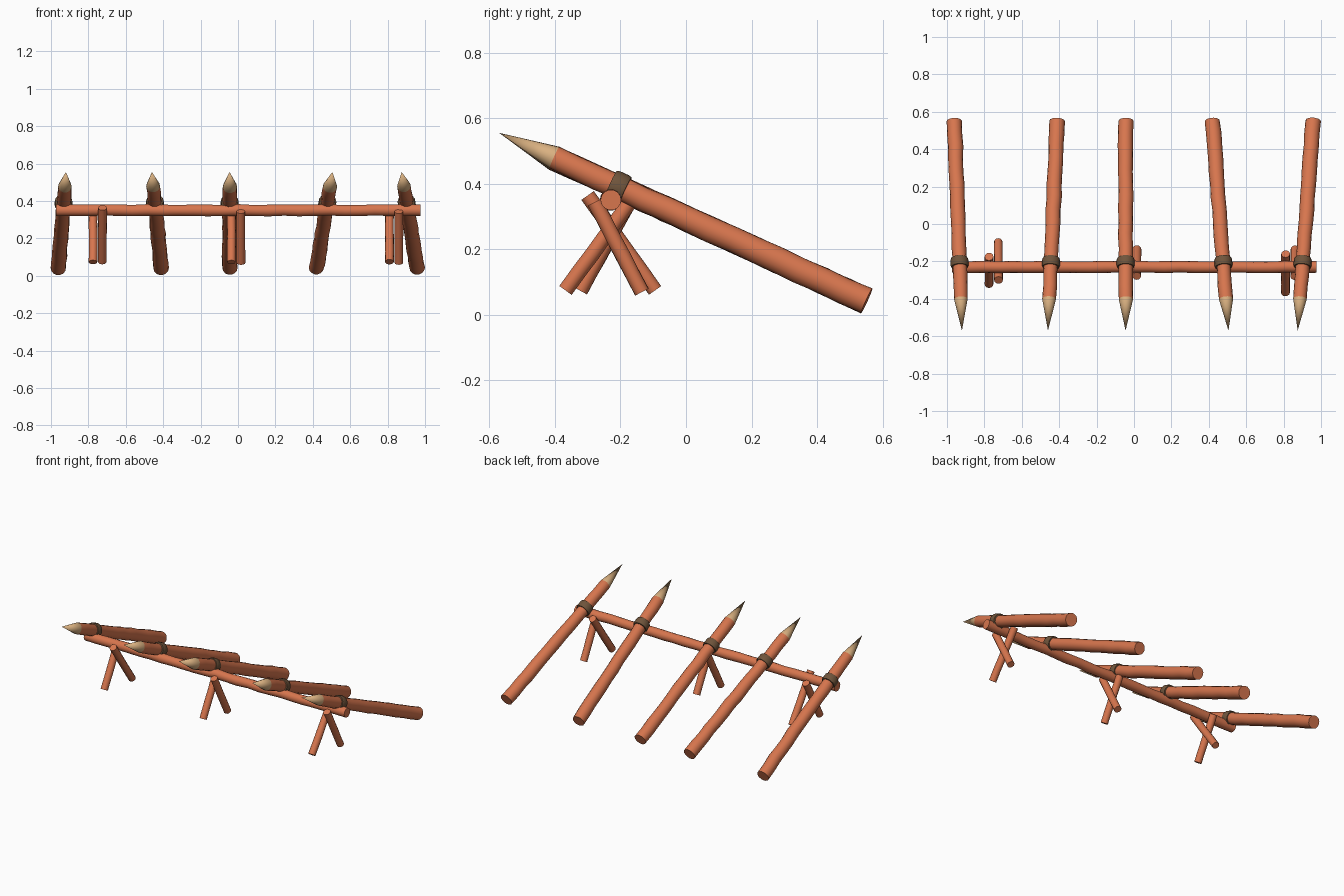
import bpy, bmesh, math, random
from mathutils import Vector

if "Cube" in bpy.data.objects:
    bpy.data.objects.remove(bpy.data.objects["Cube"])

random.seed(4)


def material(name, rgb):
    m = bpy.data.materials.new(name)
    m.diffuse_color = (*rgb, 1)
    m.use_nodes = True
    m.node_tree.nodes["Principled BSDF"].inputs["Base Color"].default_value = m.diffuse_color
    return m


BARK = material("orange_bark", (0.68, 0.18, 0.076))
WOOD = material("pale_cut_wood", (0.70, 0.44, 0.22))
ROPE = material("brown_rope", (0.16, 0.09, 0.045))


def pole(name, a, b, profile, mats, sides=14, jitter=0.0, tip_from=None):
    """Round pole from a to b; profile is a list of (fraction, radius)."""
    a, b = Vector(a), Vector(b)
    axis = b - a
    q = axis.to_track_quat('Z', 'Y')
    bm = bmesh.new()
    rings = []
    for t, r in profile:
        c = a + axis * t
        off = Vector((random.uniform(-1, 1), random.uniform(-1, 1), 0)) * jitter
        if r == 0:
            rings.append([bm.verts.new(c)])
            continue
        rr = r + random.uniform(-jitter, jitter) * 0.6
        rings.append([bm.verts.new(c + q @ (off + Vector((
            rr * math.cos(2 * math.pi * i / sides),
            rr * math.sin(2 * math.pi * i / sides), 0)))) for i in range(sides)])
    for k, (lo, hi) in enumerate(zip(rings, rings[1:])):
        for i in range(sides):
            j = (i + 1) % sides
            if len(hi) == 1:
                f = bm.faces.new((lo[i], lo[j], hi[0]))
            else:
                f = bm.faces.new((lo[i], lo[j], hi[j], hi[i]))
            if tip_from is not None and k >= tip_from:
                f.material_index = 1
    bm.faces.new(rings[0][::-1])
    if len(rings[-1]) > 1:
        bm.faces.new(rings[-1])
    bmesh.ops.recalc_face_normals(bm, faces=bm.faces)
    me = bpy.data.meshes.new(name)
    bm.to_mesh(me)
    bm.free()
    for m in mats:
        me.materials.append(m)
    ob = bpy.data.objects.new(name, me)
    bpy.context.collection.objects.link(ob)
    bpy.ops.object.select_all(action='DESELECT')
    ob.select_set(True)
    bpy.context.view_layer.objects.active = ob
    bpy.ops.object.shade_smooth_by_angle(angle=math.radians(40))
    return ob


def shaft(r0, r1, n, end=1.0):
    return [(end * i / n, r0 + (r1 - r0) * i / n) for i in range(n + 1)]


# Sharpened stakes with rope bindings: (butt x, tip x)
for n, (xb, xt) in enumerate([(-0.96, -0.92), (-0.41, -0.46), (-0.045, -0.045),
                              (0.42, 0.505), (0.958, 0.875)], 1):
    butt, tip = Vector((xb, 0.551, 0.042)), Vector((xt, -0.57, 0.555))
    pole(f"stake_{n}", butt, tip, shaft(0.041, 0.037, 14, 0.85) + [(1, 0)],
         [BARK, WOOD], jitter=0.002, tip_from=14)
    pole(f"rope_binding_{n}", butt.lerp(tip, 0.656), butt.lerp(tip, 0.696),
         [(0, 0.045), (0.2, 0.048), (0.8, 0.048), (1, 0.045)], [ROPE])

# Horizontal crossbar
pole("crossbar", (-0.972, -0.23, 0.35), (0.977, -0.23, 0.35),
     shaft(0.031, 0.031, 24), [BARK], jitter=0.002)

# Crossed support legs: x, bottom (y, z), top (y, z)
legs = [(-0.775, (-0.322, 0.073), (-0.175, 0.343)),
        (-0.725, (-0.095, 0.074), (-0.30, 0.364)),
        (-0.035, (-0.322, 0.073), (-0.175, 0.343)),
        (0.015, (-0.135, 0.069), (-0.278, 0.344)),
        (0.81, (-0.367, 0.074), (-0.16, 0.36)),
        (0.86, (-0.135, 0.069), (-0.278, 0.344))]
for n, (x, bot, top) in enumerate(legs, 1):
    pole(f"support_leg_{n}", (x, *bot), (x, *top), shaft(0.023, 0.023, 5),
         [BARK], sides=12, jitter=0.0008)
